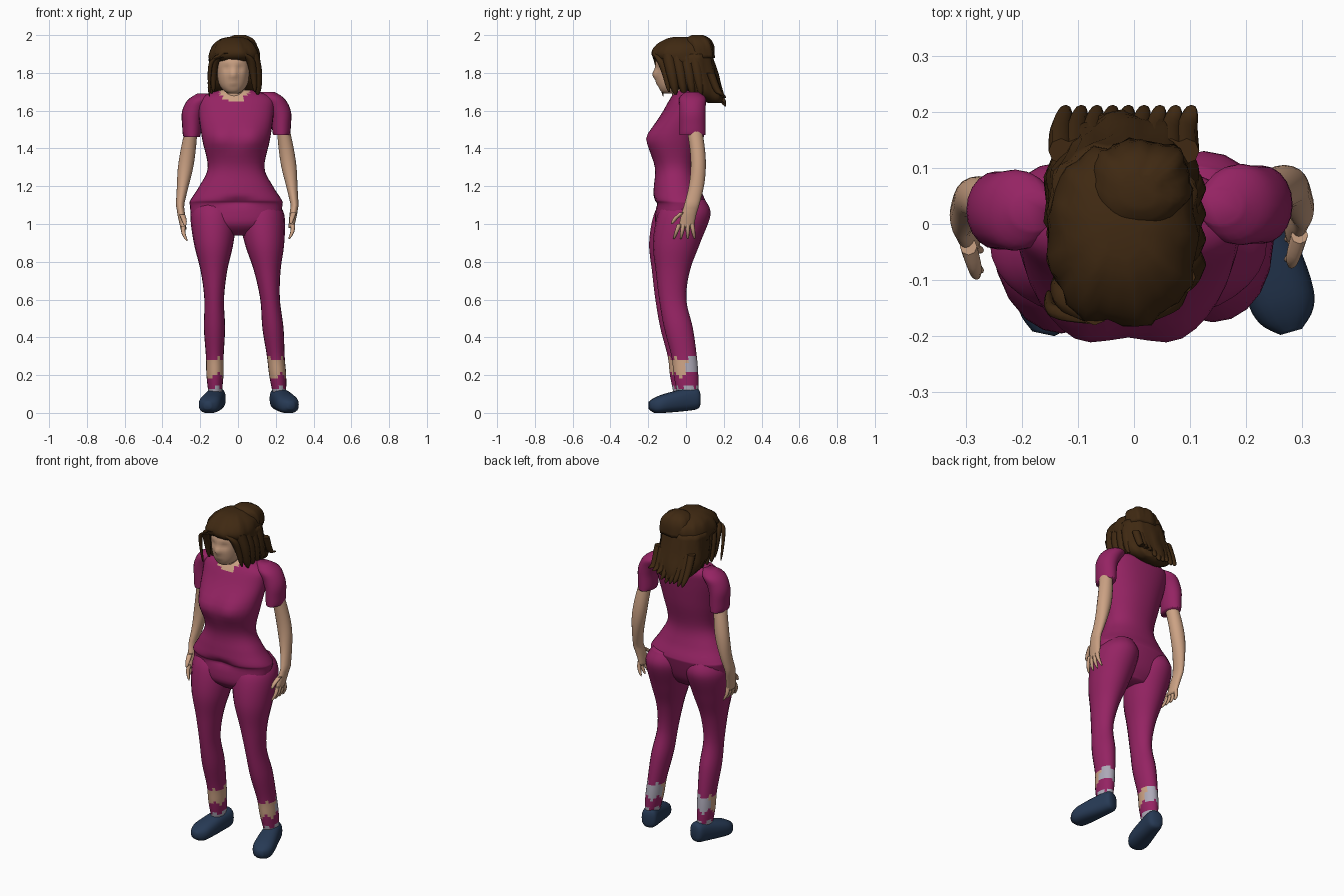
import bpy, bmesh, math, random
from mathutils import Matrix

if "Cube" in bpy.data.objects:
    bpy.data.objects.remove(bpy.data.objects["Cube"])
random.seed(4)


def material(name, red, green, blue):
    mat = bpy.data.materials.new(name)
    mat.use_nodes = True
    mat.diffuse_color = (red, green, blue, 1)
    shader = mat.node_tree.nodes["Principled BSDF"]
    shader.inputs["Base Color"].default_value = (red, green, blue, 1)
    shader.inputs["Roughness"].default_value = .8
    return mat


PINK = material("magenta cloth", .3, .017, .125)
SKIN = material("skin", .6, .36, .23)
HAIR = material("dark brown hair", .05, .022, .006)
SHOE = material("navy shoe", .02, .042, .09)
SOCK = material("pale grey sock", .42, .4, .48)


def blend(before, start, end, after, t):
    """Catmull-Rom interpolation between start and end."""
    slope_in, slope_out = (end - before) / 2, (after - start) / 2
    ease = t * t * (3 - 2 * t)
    return (start + (end - start) * ease + slope_in * t * (1 - t) ** 2
            - slope_out * t * t * (1 - t))


def resample(rings, steps):
    result = []
    last = len(rings) - 1
    for i in range(last):
        group = rings[max(i - 1, 0)], rings[i], rings[i + 1], rings[min(i + 2, last)]
        for step in range(steps):
            result.append([blend(*values, step / steps) for values in zip(*group)])
    return result + [rings[last]]


def loft(name, centre, rings, materials, sides=20, steps=4, power=2, shape=None, rule=None, matrix=None):
    """Skin rings of (height, half width, front, back) around centre(height)."""
    bm = bmesh.new()
    loops = []
    for z, half, front, back in resample(rings, steps):
        loop = []
        for k in range(sides):
            angle = math.tau * k / sides
            c, s = math.cos(angle), math.sin(angle)
            x = centre(z) + half * math.copysign(abs(c) ** (2 / power), c)
            y = (front + back) / 2 + (back - front) / 2 * math.copysign(abs(s) ** (2 / power), s)
            loop.append(bm.verts.new(shape(x, y, z) if shape else (x, y, z)))
        loops.append(loop)
    for low, high in zip(loops, loops[1:]):
        for k in range(sides):
            after = (k + 1) % sides
            bm.faces.new((low[k], low[after], high[after], high[k]))
    bm.faces.new(loops[0])
    bm.faces.new(loops[-1])
    if matrix:
        bm.transform(matrix)
    bmesh.ops.recalc_face_normals(bm, faces=bm.faces)
    for face in bm.faces:
        face.smooth = True
        if rule:
            face.material_index = rule(face.calc_center_median())
    mesh = bpy.data.meshes.new(name)
    bm.to_mesh(mesh)
    bm.free()
    for mat in materials:
        mesh.materials.append(mat)
    bpy.context.collection.objects.link(bpy.data.objects.new(name, mesh))


def strand(name, points, radius, mat):
    """Lock of hair or finger that tapers to a tip."""
    path = resample(points, 4)
    bm = bmesh.new()
    sides = 8
    loops = []
    for i, (x, y, z) in enumerate(path):
        r = radius * math.sqrt(1.03 - (i / (len(path) - 1)) ** 2)
        angles = [math.tau * k / sides for k in range(sides)]
        loops.append([bm.verts.new((x + r * math.cos(a), y + r * math.sin(a), z)) for a in angles])
    for low, high in zip(loops, loops[1:]):
        for k in range(sides):
            after = (k + 1) % sides
            bm.faces.new((low[k], low[after], high[after], high[k])).smooth = True
    bm.faces.new(loops[0])
    bm.faces.new(loops[-1])
    bmesh.ops.recalc_face_normals(bm, faces=bm.faces)
    mesh = bpy.data.meshes.new(name)
    bm.to_mesh(mesh)
    bm.free()
    mesh.materials.append(mat)
    bpy.context.collection.objects.link(bpy.data.objects.new(name, mesh))


def bump(u, v, size):
    return math.exp(-(u * u + v * v) / size ** 2)


# Torso: bust, belly fold and round neckline
def torso_shape(x, y, z):
    if y < -.05:
        bust = bump(abs(x + .01) - .09, z - 1.46, .06)
        fold = bump(x / 3, z - 1.12, .022)
        y += .022 * (fold - bust)
    return x, y, z


def neckline(centre):
    return int(centre.z > 1.645 + 9 * (centre.x + .02) ** 2 and centre.y < 0)


loft("torso", lambda z: -.01, [
    (.94, .1, -.1, .03), (1, .22, -.16, .07), (1.1, .245, -.16, .1), (1.13, .24, -.175, .1),
    (1.2, .195, -.17, .07), (1.3, .15, -.165, .05), (1.45, .18, -.2, .08),
    (1.6, .2, -.12, .1), (1.67, .19, -.08, .1), (1.71, .08, -.05, .06)],
    [PINK, SKIN], 36, 5, 2.2, torso_shape, neckline)
loft("neck", lambda z: -.02, [(1.6, .07, -.07, .05), (1.78, .05, -.08, .04)], [SKIN])


# Legs: leggings, bare ankle patch, cuff and sock
def leg_colour(centre):
    z = centre.z + .012 * math.sin(90 * centre.x + 60 * centre.y)
    if z > .285:
        return PARTS.index(PINK)
    if z > .2:
        return PARTS.index(SOCK if centre.y > .005 else SKIN)
    return PARTS.index(PINK if z > .13 else SOCK)


PARTS = [PINK, SKIN, SOCK]
leg_profile = [(.1, .01, .035), (.2, 0, .045), (.3, -.01, .047), (.45, -.04, .056), (.6, -.07, .052),
               (.75, -.07, .07), (.9, -.05, .105), (1.05, -.01, .12), (1.13, 0, .08)]


def leg(name, centre, forward):
    rings = [(z, r, y - forward - r - .02, y - forward + r + .02) for z, y, r in leg_profile]
    loft(name, centre, rings, PARTS, 20, 6, rule=leg_colour)


leg("left_leg", lambda z: .23 - .1 * z, 0)
leg("right_leg", lambda z: -.12 - .01 * z, .02)

# Shoes: lofted from heel to toe, then turned outward
shoe = [(-.075, .02, .04, .1), (-.06, .043, .02, .13), (0, .05, .01, .13),
        (.12, .06, 0, .1), (.17, .05, 0, .08), (.2, .02, .02, .06)]
for name, x, yaw in (("left_shoe", .225, 16), ("right_shoe", -.12, -12)):
    stand = Matrix.Translation((x, 0, 0)) @ Matrix.Rotation(math.radians(yaw), 4, "Z")
    loft(name, lambda z: 0, shoe, [SHOE], power=2.5,
         matrix=stand @ Matrix.Rotation(math.pi / 2, 4, "X"))

# Sleeves, arms and hands
sleeve_profile = [(1.47, .042), (1.49, .048), (1.55, .052), (1.62, .06), (1.67, .06), (1.7, .04)]
arm_profile = [(1.53, .04, .032), (1.4, .06, .04), (1.3, .065, .04), (1.2, .055, .03),
               (1.1, .03, .021), (1.05, .015, .02), (.98, 0, .015)]
for side, sign, outward, forward in (("left", 1, 0, 0), ("right", -1, .015, .02)):
    drop = forward / 2

    def sleeve_line(z):
        return sign * (.23 + outward - 3.5 * max(0, z - 1.55) ** 2)

    def arm_line(z):
        return sign * (.3 + outward / 2 - .15 * abs(z - 1.1))

    loft(side + "_sleeve", sleeve_line, [(z - drop, r, -.035 - drop + (z > 1.69) * .035, .104 - drop - (z > 1.69) * .04)
                                         for z, r in sleeve_profile], [PINK])
    loft(side + "_arm", arm_line, [(z - drop, r, y - forward - .04, y - forward + .04)
                                   for z, y, r in arm_profile], [SKIN])
    for i in range(4):
        y = .022 * i - .035 - forward
        spread = .015 * (i - 2)
        strand(f"{side}_finger_{i + 1}", [(sign * .29, y, 1 - drop), (sign * .288, y + spread / 2, .96 - drop),
                                          (sign * .27, y + spread, .92 - drop)], .012, SKIN)
    strand(side + "_thumb", [(sign * .295, -.02 - forward, 1.06 - drop), (sign * .285, -.055 - forward, 1.03 - drop),
                             (sign * .28, -.075 - forward, 1 - drop)], .015, SKIN)


# Head: nose, eye hollows and lips
def face_shape(x, y, z):
    if y < -.09:
        u = x + .025
        nose = bump(u, (z - 1.79) / 1.6, .017)
        lips = bump(u / 1.6, z - 1.745, .012)
        eyes = bump(abs(u) - .036, z - 1.825, .02)
        y += .011 * eyes - .006 * lips - .02 * nose
    return x, y, z


loft("head", lambda z: -.025, [
    (1.69, .025, -.115, -.03), (1.705, .05, -.135, 0), (1.74, .075, -.15, .05), (1.8, .087, -.16, .08),
    (1.86, .087, -.16, .09), (1.92, .065, -.13, .07), (1.95, .03, -.07, .03)],
    [SKIN], 40, 5, 2.3, face_shape)


# Hair: crown, gathered bump and long back
def wavy(x, y, z):
    angle = math.atan2(y - .02, x + .02)
    k = .03 * math.sin(11 * angle + 9 * z) + .02 * math.sin(23 * angle + 40 * z)
    return x + (x + .02) * k, y + (y - .02) * k, z


def hair(name, x, rings):
    loft(name, lambda z: x, rings, [HAIR], 40, 3, 2.4, wavy)


hair("hair_crown", -.02, [(1.85, .13, -.1, .13), (1.875, .133, -.165, .135), (1.91, .13, -.18, .14),
                          (1.95, .11, -.15, .12), (1.98, .07, -.1, .05), (1.99, .03, -.06, 0)])
hair("gathered_hair", .01, [(1.88, .09, 0, .15), (1.94, .09, 0, .145), (1.98, .07, 0, .125), (2, .03, .03, .09)])
hair("back_hair", -.02, [(1.64, .07, .12, .195), (1.67, .11, .06, .198), (1.72, .135, -.05, .19),
                         (1.8, .137, -.1, .165), (1.9, .13, -.07, .14)])

# Loose locks along the back, sides and fringe
for i in range(9):
    x = .028 * i - .13
    lift = random.uniform(0, .035) + .4 * max(0, x)
    strand(f"back_lock_{i + 1}", [(x, .13, 1.8), (x, .17, 1.7), (x + .01, .208, 1.62 + lift)], .022, HAIR)
for i in range(4):
    y = .045 * i - .075
    strand(f"left_side_lock_{i + 1}", [(.075, y - .02, 1.9), (.098, y, 1.8), (.105, y + .02, 1.685)], .034, HAIR)
    strand(f"right_side_lock_{i + 1}", [(-.12, y - .01, 1.9), (-.134, y + .01, 1.8), (-.14, y + .03, 1.69)], .025, HAIR)
for side, sign in (("left", 1), ("right", -1)):
    strand(side + "_fringe", [(sign * .043 - .027, -.155, 1.905), (sign * .09 - .027, -.135, 1.87),
                              (sign * .105 - .025, -.11, 1.8), (sign * .11 - .02, -.09, 1.7)], .025, HAIR)
strand("loose_strand", [(-.08, -.165, 1.885), (-.135, -.158, 1.865), (-.15, -.145, 1.8),
                        (-.152, -.12, 1.675)], .013, HAIR)
